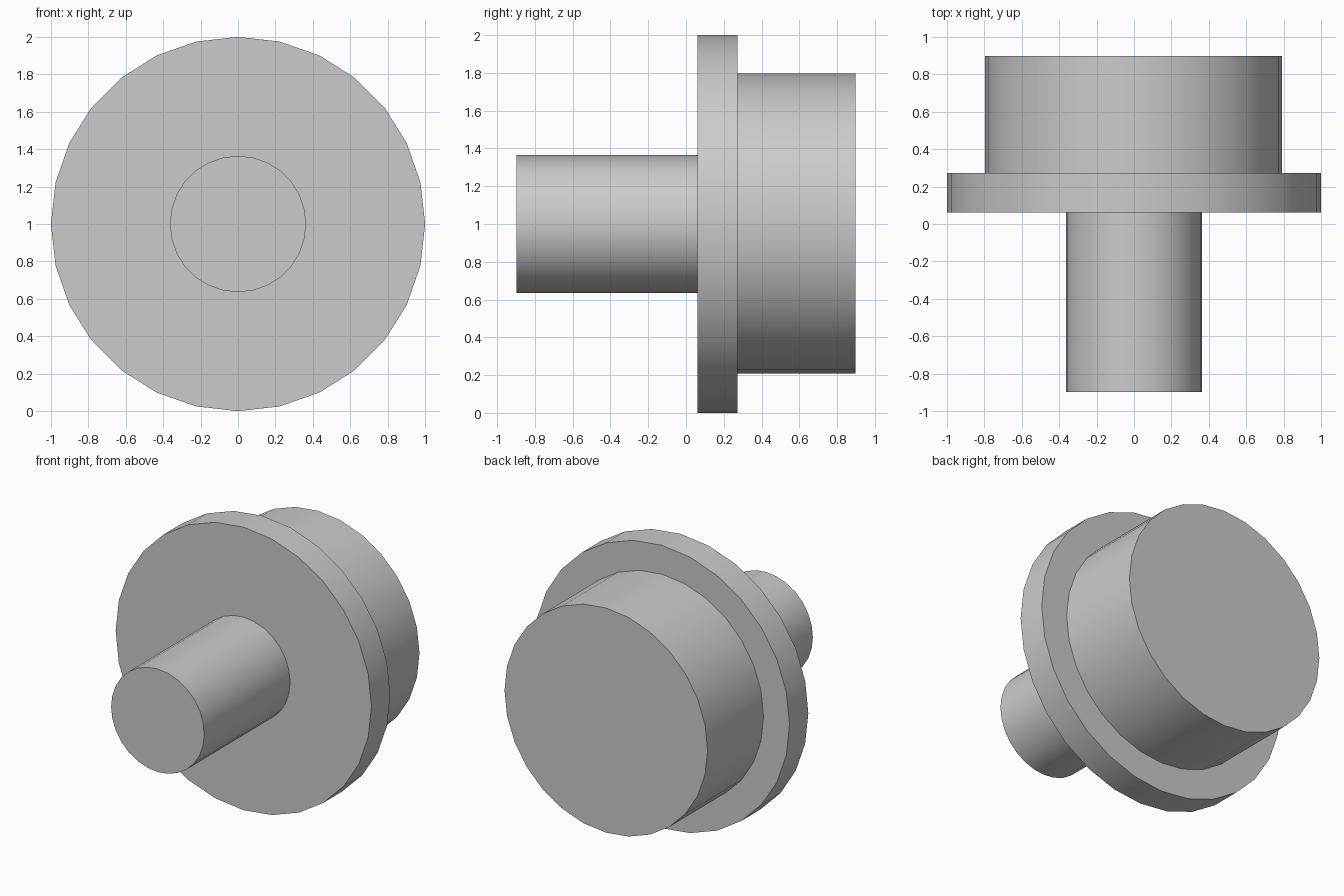
import bpy
import math

SIDES = 28
AXIS_Z = 1.0

# Remove the default cube
cube = bpy.data.objects.get("Cube")
if cube:
    bpy.data.objects.remove(cube, do_unlink=True)

# Single plain grey
grey = bpy.data.materials.new("plain_grey")
grey.use_nodes = True
colour = (0.6, 0.6, 0.6, 1.0)
grey.diffuse_color = colour
grey.node_tree.nodes["Principled BSDF"].inputs["Base Color"].default_value = colour


def disc(name, radius, y_front, y_back, x=0.0, z=AXIS_Z):
    """Capped cylinder lying along the y axis."""
    bpy.ops.mesh.primitive_cylinder_add(
        vertices=SIDES, radius=radius, depth=y_back - y_front,
        location=(x, (y_front + y_back) / 2, z),
        rotation=(math.pi / 2, 0, 0))
    obj = bpy.context.object
    obj.name = name
    obj.data.materials.append(grey)
    bpy.ops.object.shade_smooth_by_angle(angle=math.radians(30))
    return obj


# Narrow front shaft, wide flange, broad rear drum
disc("shaft", 0.364, -0.897, 0.062)
disc("flange", 1.0, 0.062, 0.272)
disc("drum", 0.794, 0.272, 0.897, x=-0.003, z=1.002)
